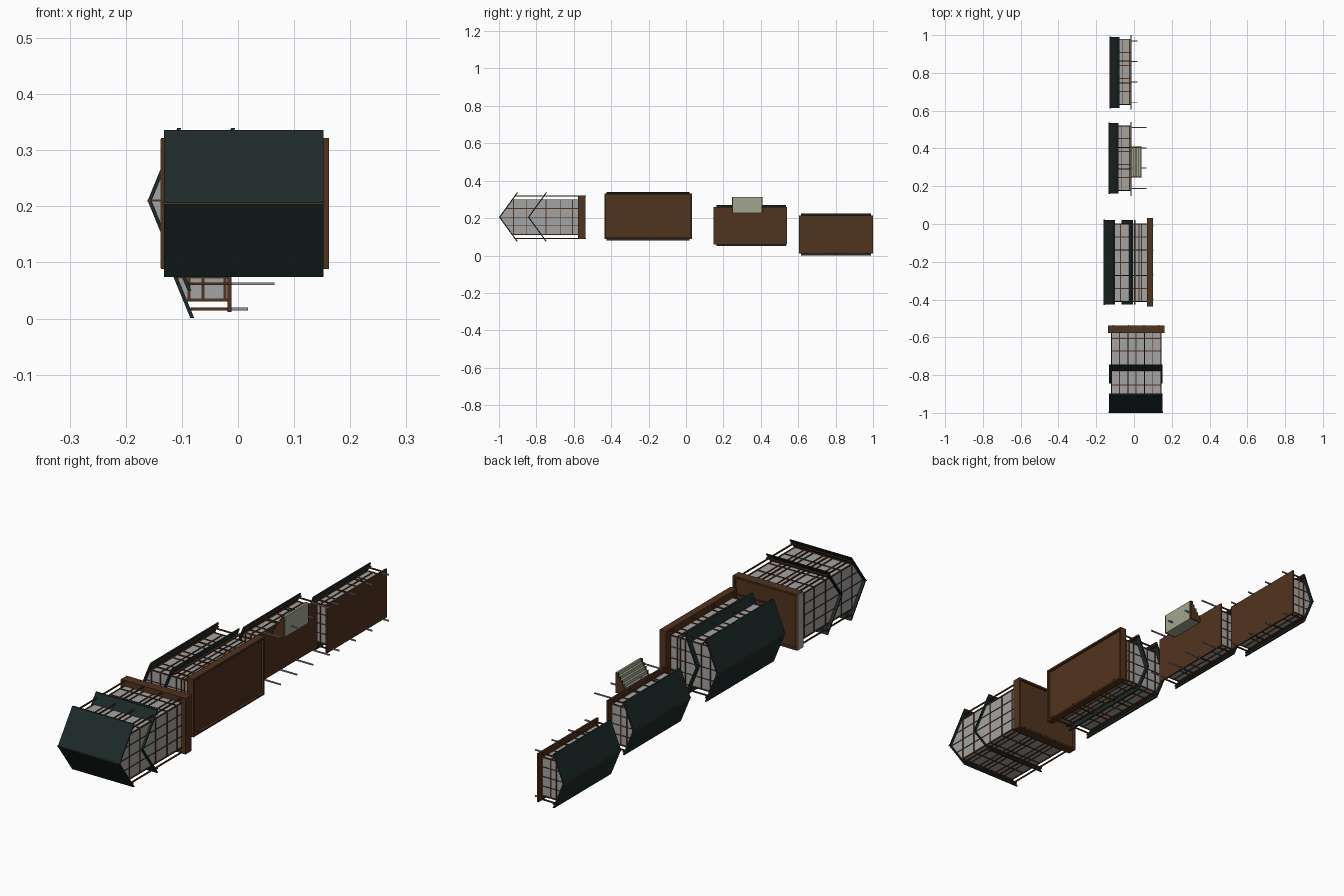
import bpy, bmesh

cube = bpy.data.objects.get("Cube")
if cube:
    bpy.data.objects.remove(cube, do_unlink=True)


def material(name, r, g, b):
    m = bpy.data.materials.new(name)
    m.use_nodes = True
    m.diffuse_color = (r, g, b, 1)
    m.node_tree.nodes["Principled BSDF"].inputs["Base Color"].default_value = (r, g, b, 1)
    return m


ROOF = material("dark green roofing", 0.012, 0.023, 0.022)
WOOD = material("brown timber", 0.083, 0.033, 0.013)
WALL = material("grey plaster", 0.37, 0.37, 0.37)
POLE = material("grey pole", 0.28, 0.28, 0.28)
STEP = material("pale stair", 0.37, 0.38, 0.28)


# Houses lie on their sides: u runs along the ridge, v across it, h is house height
def to_front(u, v, h):
    return (u, -h, v)


def to_right(u, v, h):
    return (-h, u, v)


class Part:
    """One object gathered from prisms extruded along u."""

    def __init__(self, name, mat, place):
        self.name, self.mat, self.place = name, mat, place
        self.bm = bmesh.new()

    def prism(self, u0, u1, profile):
        n = len(profile)
        a, b = [[self.bm.verts.new(self.place(u, v, h)) for v, h in profile] for u in (u0, u1)]
        self.bm.faces.new(a)
        self.bm.faces.new(b[::-1])
        for i in range(n):
            j = (i + 1) % n
            self.bm.faces.new((a[j], a[i], b[i], b[j]))

    def box(self, u0, u1, v0, v1, h0, h1):
        self.prism(u0, u1, [(v0, h0), (v1, h0), (v1, h1), (v0, h1)])

    def post(self, u, v, r, h0, h1):
        self.box(u - r, u + r, v - r, v + r, h0, h1)

    def done(self):
        bmesh.ops.recalc_face_normals(self.bm, faces=self.bm.faces)
        mesh = bpy.data.meshes.new(self.name)
        self.bm.to_mesh(mesh)
        self.bm.free()
        mesh.materials.append(self.mat)
        bpy.context.collection.objects.link(bpy.data.objects.new(self.name, mesh))


def spread(a, b, n):
    return [a + (b - a) * i / (n - 1) for i in range(n)]


def house(name, place, vc, slab, wall, roof, base, ridge, eave,
          slab_half, wall_half, roof_half, post_half, drop=0, stilt=0):
    slope = (ridge - eave) / roof_half
    bottom, floor = base
    t = 0.007
    w = 0.0025  # half width of the battens

    def under(v):
        return ridge - t - slope * abs(v)

    # floor slab, with a rim below it on the big houses
    p = Part(name + "_floor", WOOD, place)
    lip = 0.01 if drop else 0
    p.box(*slab, vc - slab_half, vc + slab_half, bottom + lip, floor)
    if drop:
        rim = 0.008
        for v in (vc - slab_half, vc + slab_half - rim):
            p.box(*slab, v, v + rim, bottom, bottom + lip)
        for u in (slab[0], slab[1] - rim):
            p.box(u, u + rim, vc - slab_half + rim, vc + slab_half - rim, bottom, bottom + lip)
    p.done()

    # walls with gables
    top = under(wall_half)
    p = Part(name + "_walls", WALL, place)
    p.prism(*wall, [(vc - wall_half, floor), (vc + wall_half, floor), (vc + wall_half, top),
                    (vc, ridge - t), (vc - wall_half, top)])
    p.done()

    # roofs: the upper one, and a skirt roof that pierces the walls
    p = Part(name + "_roof", ROOF, place)
    for lower in {0, drop}:
        r, e = ridge - lower, eave - lower
        p.prism(*roof, [(vc - roof_half, e), (vc, r), (vc + roof_half, e),
                        (vc + roof_half, e - t), (vc, r - t), (vc - roof_half, e - t)])
    p.done()

    # timber frame: bands round the walls
    p = Part(name + "_frame", WOOD, place)
    u0, u1 = wall
    mid = ridge - drop - slope * wall_half - 0.03
    if drop:
        bands = [floor + 0.03, (floor + mid) / 2 + 0.01, mid, (mid + top) / 2 + 0.015, top - 0.004]
    else:
        bands = [floor + 0.004, floor + (top - floor) * 0.6, top - 0.004]
    for h in bands:
        p.box(u0 - w, u1 + w, vc - wall_half - w, vc + wall_half + w, h - w, h + w)
    # upright battens on the side walls and the gable walls
    for s in (-1, 1):
        for u in spread(u0, u1, 7 if drop else 6):
            p.post(u, vc + s * wall_half, w, floor, top)
    for u in wall:
        for v in spread(-wall_half, wall_half, 5)[1:-1]:
            p.post(u, vc + v, 0.0018, floor, under(v))
    # outer posts, plates under the eaves and the ridge cap
    for s in (-1, 1):
        v = vc + s * post_half
        for u in spread(u0, u1, 4):
            p.post(u, v, w, floor, under(post_half))
        h = under(post_half) - 0.004
        p.box(*roof, v - w, v + w, h - w, h + w)
        if drop:
            p.box(*roof, v - w, v + w, mid - 0.004, mid + 0.004)
    p.box(roof[0] - w, roof[1] + w, vc - 0.002, vc + 0.002, ridge - 0.008, ridge)
    p.done()

    # stilts on raised houses, short pegs under the others
    p = Part(name + ("_stilts" if stilt else "_pegs"), POLE if stilt else WOOD, place)
    for u in spread(u0 + 0.01, u1 - 0.01, 4):
        for s in (-1, 1):
            p.post(u, vc + s * post_half, 0.0025, bottom - (stilt or 0.003), floor)
    p.done()


# two-storey houses
house("gate_house", to_front, 0.205, (-0.137, 0.162), (-0.12, 0.143), (-0.132, 0.152),
      (0.538, 0.577), 1.0, 0.905, 0.117, 0.093, 0.131, 0.113, drop=0.155)
house("long_house", to_right, 0.21, (-0.436, 0.033), (-0.41, 0.0), (-0.425, 0.02),
      (-0.1, -0.07), 0.161, 0.108, 0.121, 0.093, 0.13, 0.113, drop=0.096)

# stilt houses
house("stair_house", to_right, 0.16, (0.148, 0.54), (0.178, 0.52), (0.162, 0.535),
      (0.012, 0.019), 0.135, 0.09, 0.1, 0.08, 0.11, 0.098, stilt=0.077)
house("end_house", to_right, 0.113, (0.605, 1.0), (0.632, 0.978), (0.615, 0.99),
      (0.012, 0.019), 0.131, 0.085, 0.101, 0.08, 0.112, 0.096, stilt=0.03)

# plaster plate on one end of the gate house footing
p = Part("gate_house_end_plate", WALL, to_front)
p.box(-0.138, -0.137, 0.09, 0.32, 0.54, 0.576)
p.done()

# staircase with timber sides
steps = 6
back, front, low, high = 0.228, 0.312, -0.04, 0.013
p = Part("stair_steps", STEP, to_right)
side = Part("stair_sides", WOOD, to_right)
for i in range(steps):
    z0 = back + (front - back) * i / steps
    z1 = back + (front - back) * (i + 1) / steps
    h = high - (high - low) * i / steps
    p.box(0.252, 0.403, z0, z1, low, h)
    for y in (0.246, 0.403):
        side.box(y, y + 0.006, z0, z1, low + 0.001, h + 0.004)
p.done()
side.done()
